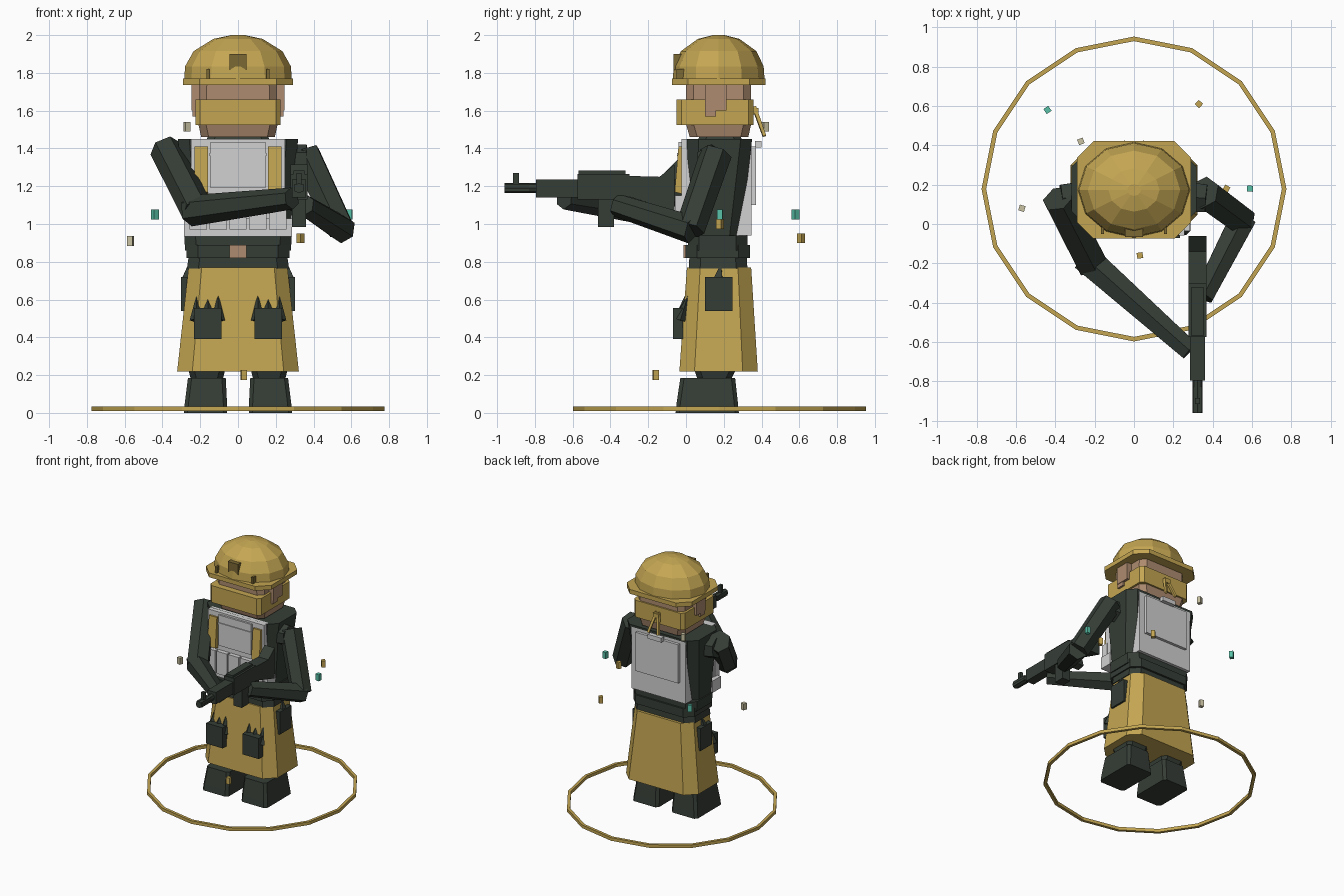
import bpy, bmesh, math
from mathutils import Vector, Matrix

if "Cube" in bpy.data.objects:
    bpy.data.objects.remove(bpy.data.objects["Cube"])


def material(name, r, g, b):
    m = bpy.data.materials.new(name)
    m.use_nodes = True
    m.diffuse_color = (r, g, b, 1)
    m.node_tree.nodes["Principled BSDF"].inputs["Base Color"].default_value = (r, g, b, 1)
    return m


GOLD = material("ochre cloth", .55, .38, .085)
DARK = material("dark green", .036, .047, .037)
WHITE = material("pale grey", .64, .64, .64)
SKIN = material("skin", .42, .26, .16)
TEAL = material("teal", .10, .53, .39)
BEIGE = material("beige", .58, .54, .36)
BROWN = material("olive brown", .2, .14, .035)


def finish(name, bm, mat):
    bmesh.ops.recalc_face_normals(bm, faces=bm.faces)
    me = bpy.data.meshes.new(name)
    bm.to_mesh(me)
    bm.free()
    me.materials.append(mat)
    ob = bpy.data.objects.new(name, me)
    bpy.context.collection.objects.link(ob)
    return ob


def skin_rings(name, mat, rings):
    """Join equal rings of points and cap both ends."""
    bm = bmesh.new()
    loops = [[bm.verts.new(p) for p in ring] for ring in rings]
    for a, b in zip(loops, loops[1:]):
        for i in range(len(a)):
            j = (i + 1) % len(a)
            bm.faces.new((a[i], a[j], b[j], b[i]))
    bm.faces.new(loops[0])
    bm.faces.new(loops[-1])
    return finish(name, bm, mat)


def loft(name, mat, levels):
    """Stack chamfered rectangles: z, half width, front y, back y, chamfer, centre x."""
    rings = []
    for z, hx, y0, y1, c, cx in levels:
        pts = [(-hx + c, y0), (hx - c, y0), (hx, y0 + c), (hx, y1 - c),
               (hx - c, y1), (c - hx, y1), (-hx, y1 - c), (-hx, y0 + c)]
        rings.append([(cx + x, y, z) for x, y in pts])
    return skin_rings(name, mat, rings)


def box(name, mat, x, y, z, turn=0):
    """Box from ranges along each axis, turned about its own upright axis."""
    bm = bmesh.new()
    mid = Vector([sum(r) / 2 for r in (x, y, z)])
    size = [r[1] - r[0] for r in (x, y, z)]
    bmesh.ops.create_cube(bm, size=1, matrix=Matrix.Translation(mid)
                          @ Matrix.Rotation(turn, 4, 'Z') @ Matrix.Diagonal((*size, 1)))
    return finish(name, bm, mat)


def limb(name, mat, a, b, r0, r1, sides=6):
    a, b = Vector(a), Vector(b)
    bm = bmesh.new()
    bmesh.ops.create_cone(bm, cap_ends=True, segments=sides, radius1=r0, radius2=r1,
                          depth=(b - a).length,
                          matrix=Matrix.Translation((a + b) / 2)
                          @ (b - a).to_track_quat('Z', 'Y').to_matrix().to_4x4())
    return finish(name, bm, mat)


def extrude_x(name, mat, profile, x0, x1):
    return skin_rings(name, mat, [[(x, y, z) for y, z in profile] for x in (x0, x1)])


# Ground ring
bm = bmesh.new()
circle = []
for i in range(16):
    a = i * math.tau / 16
    circle.append([bm.verts.new((r * math.sin(a), .178 + r * math.cos(a), z))
                   for r, z in ((.775, .01), (.775, .035), (.752, .035), (.752, .01))])
for i in range(16):
    p, q = circle[i], circle[(i + 1) % 16]
    for k in range(4):
        bm.faces.new((p[k], p[(k + 1) % 4], q[(k + 1) % 4], q[k]))
finish("ground_ring", bm, GOLD)

# Legs, boots and skirt
for side, s in (("left", 1), ("right", -1)):
    loft(side + "_boot", DARK, [(0, .115, -.055, .28, .02, s * .172),
                                (.05, .112, -.05, .275, .02, s * .17),
                                (.185, .1, -.03, .26, .02, s * .165)])
    loft(side + "_leg", DARK, [(.18, .085, .06, .24, .03, s * .165),
                               (.24, .1, .04, .27, .03, s * .165)])
loft("skirt", GOLD, [(.22, .322, -.035, .38, .08, 0), (.77, .262, .005, .345, .07, 0)])

# Waist and belt
loft("waist", DARK, [(.765, .27, .015, .325, .06, 0), (.87, .255, .02, .32, .06, 0)])
loft("belt", DARK, [(.82, .272, -.002, .338, .06, 0), (.89, .272, -.002, .338, .06, 0)])
loft("lower_torso", DARK, [(.86, .28, .01, .325, .06, 0), (.94, .285, .01, .325, .06, 0)])
box("buckle", SKIN, (-.045, .045), (-.012, .01), (.82, .89))

# Torso and vest
loft("torso", DARK, [(.93, .275, .02, .29, .06, 0), (1.45, .318, .005, .35, .06, 0)])
box("vest_front", WHITE, (-.25, .25), (-.025, .03), (.94, 1.45))
box("vest_panel", WHITE, (-.145, .145), (-.04, 0), (1.19, 1.435))
box("vest_panel_seam", WHITE, (-.15, .15), (-.047, 0), (1.36, 1.375))
box("vest_back", WHITE, (-.24, .24), (.26, .348), (.94, 1.44))
box("back_pack_panel", WHITE, (-.19, .19), (.34, .37), (1.1, 1.41))
box("back_knot_tab", WHITE, (-.06, .06), (.365, .4), (1.405, 1.44))
box("pouch_belt", WHITE, (-.285, .285), (-.035, .07), (.935, 1.03))
for i in range(5):
    cx = (i - 2) * .105
    box("chest_pouch", WHITE, (cx - .046, cx + .046), (-.058, 0), (.97, 1.15))
for s in (-1, 1):
    extrude_x("chest_strap", GOLD, [(-.025, 1.16), (-.06, 1.17), (-.04, 1.41), (-.02, 1.41)],
              s * .16, s * .23)
loft("collar", DARK, [(1.43, .17, .06, .3, .04, 0), (1.465, .16, .07, .29, .04, 0)])

# Head, ears and face cover
loft("head", SKIN, [(1.46, .195, .02, .33, .04, 0), (1.53, .21, .0, .345, .04, 0),
                    (1.75, .205, .0, .345, .04, 0)])
loft("face_cover", GOLD, [(1.525, .225, -.05, .357, .025, 0), (1.66, .225, -.05, .357, .025, 0)])
for side, s in (("left", 1), ("right", -1)):
    box(side + "_ear", SKIN, sorted((s * .19, s * .245)), (.1, .215), (1.6, 1.74))
    box(side + "_ear_lobe", SKIN, sorted((s * .19, s * .24)), (.1, .16), (1.57, 1.61))
    limb("cover_tie", GOLD, (s * .008, .36, 1.62), (s * .045, .415, 1.465), .014, .012, 4)
box("tie_knot", GOLD, (-.025, .025), (.35, .385), (1.58, 1.615))

# Helmet
loft("helmet_brim", GOLD, [(1.735, .29, -.075, .422, .085, 0), (1.77, .29, -.075, .422, .085, 0)])
dome = [(1.765, .285, .243), (1.835, .28, .238), (1.915, .235, .2), (1.98, .13, .11), (2, .035, .03)]
skin_rings("helmet_dome", GOLD, [[(rx * math.sin(i * math.tau / 12),
                                   .173 + ry * math.cos(i * math.tau / 12), z)
                                  for i in range(12)] for z, rx, ry in dome])
badge = [(-.045, 1.815), (-.012, 1.835), (.012, 1.835), (.045, 1.815), (.045, 1.9), (-.045, 1.9)]
skin_rings("helmet_badge", BROWN, [[(x, y, z) for x, z in badge] for y in (-.065, .0)])
for s in (-1, 1):
    box("helmet_clip", BROWN, (s * .16 - .008, s * .16 + .008), (-.05, .0), (1.77, 1.82))

# Skirt pouches with torn pointed flaps
for side, s in (("left", 1), ("right", -1)):
    box(side + "_front_pouch", DARK, (s * .16 - .073, s * .16 + .073), (-.07, -.015), (.39, .555))
    for dx, h, lean in ((-.055, .63, .0), (0, .655, .025), (.06, .62, .01)):
        limb(side + "_front_flap", DARK, (s * (.16 + dx), -.03, .49),
             (s * (.16 + dx), lean, h), .036, .001, 4)
    box(side + "_hip_pouch", DARK, sorted((s * .255, s * .302)), (.1, .245), (.54, .72))
    limb(side + "_hip_flap", DARK, (s * .275, .17, .7), (s * .262, .185, .79), .035, .001, 4)

# Arms
limb("right_upper_arm", DARK, (-.385, .13, 1.4), (-.215, -.2, 1.07), .085, .088)
limb("right_forearm", DARK, (-.25, -.17, 1.07), (.285, -.645, 1.135), .083, .058)
limb("left_upper_arm", DARK, (.355, .16, 1.375), (.545, .02, .97), .085, .08)
limb("left_forearm", DARK, (.555, .03, .97), (.35, -.37, 1.1), .075, .06)
for s in (-1, 1):
    limb("shoulder", DARK, (s * .25, .14, 1.33), (s * .37, .13, 1.34), .09, .08)

# Rifle
CX = .323


def gun_box(name, half, y, z):
    box(name, DARK, (CX - half, CX + half), y, z)


gun_box("rifle_handguard", .037, (-.795, -.57), (1.14, 1.235))
gun_box("rifle_receiver", .045, (-.575, -.3), (1.13, 1.265))
gun_box("rifle_top_cover", .03, (-.57, -.32), (1.25, 1.282))
gun_box("rifle_magazine", .036, (-.465, -.38), (.985, 1.14))
gun_box("rifle_front_sight", .012, (-.915, -.885), (1.2, 1.27))
gun_box("rifle_muzzle", .024, (-.955, -.83), (1.172, 1.212))
limb("rifle_barrel", DARK, (CX, -.96, 1.19), (CX, -.78, 1.19), .026, .026, 8)
extrude_x("rifle_stock", DARK, [(-.32, 1.15), (-.06, 1.07), (-.06, 1.315), (-.14, 1.25), (-.32, 1.255)],
          CX - .045, CX + .045)
extrude_x("rifle_grip", DARK, [(-.31, 1.15), (-.25, 1.15), (-.22, 1.04), (-.28, 1.03)],
          CX - .03, CX + .03)

# Floating chips
chips = [(TEAL, -.44, .58, 1.05), (TEAL, .59, .18, 1.05), (GOLD, .33, .61, .925),
         (GOLD, .03, -.16, .2), (GOLD, .47, .18, 1.0), (BEIGE, -.27, .42, 1.515),
         (BEIGE, -.57, .08, .91)]
for i, (mat, x, y, z) in enumerate(chips):
    box("floating_chip", mat, (x - .015, x + .015), (y - .015, y + .015),
        (z - .026, z + .026), i * .9 + .6)
